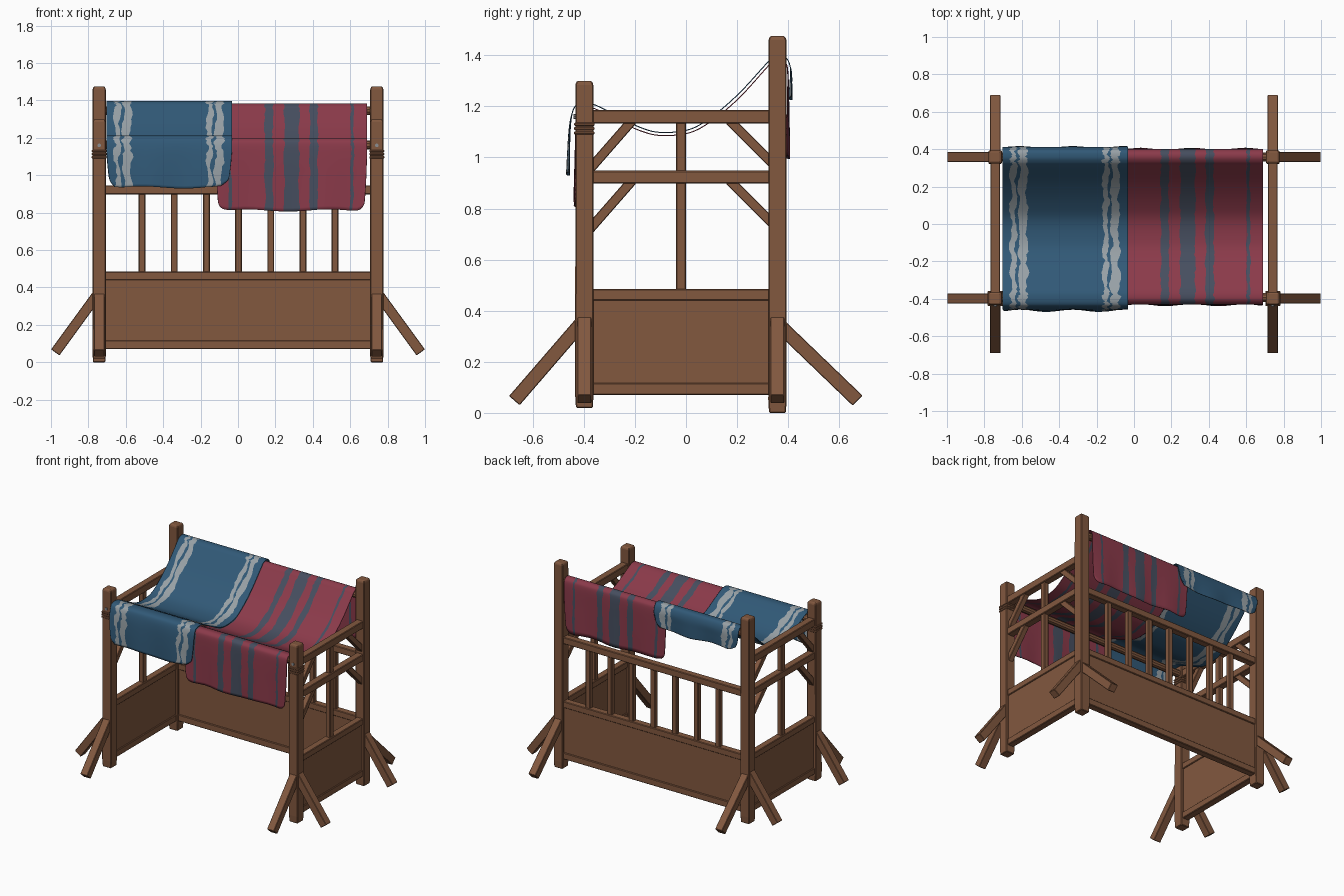
import bpy, bmesh, math, random
from mathutils import Vector

if "Cube" in bpy.data.objects:
    bpy.data.objects.remove(bpy.data.objects["Cube"])

random.seed(4)

def mat(name, rgb):
    m = bpy.data.materials.new(name)
    lin = [(c / 255 / 12.92) if c < 11 else ((c / 255 + 0.055) / 1.055) ** 2.4 for c in rgb]
    m.diffuse_color = (*lin, 1)
    m.use_nodes = True
    m.node_tree.nodes["Principled BSDF"].inputs["Base Color"].default_value = m.diffuse_color
    return m

WOOD = mat("brown wood", (130, 88, 63))
BLUE = mat("blue cloth", (49, 89, 119))
PALE = mat("pale stripe", (152, 161, 166))
RED = mat("red cloth", (139, 58, 74))
SLATE = mat("slate stripe", (70, 78, 95))
IRON = mat("grey iron", (140, 142, 146))

def finish(name, bm, mats, bevel=0.0):
    bmesh.ops.recalc_face_normals(bm, faces=bm.faces)
    me = bpy.data.meshes.new(name)
    bm.to_mesh(me)
    bm.free()
    for m in mats:
        me.materials.append(m)
    ob = bpy.data.objects.new(name, me)
    bpy.context.collection.objects.link(ob)
    if bevel:
        b = ob.modifiers.new("worn edges", 'BEVEL')
        b.width, b.segments = bevel, 1
    return ob

def box(name, lo, hi, bevel=0.004):
    bm = bmesh.new()
    bmesh.ops.create_cube(bm, size=1)
    for v in bm.verts:
        v.co = [(a + b) / 2 + c * (b - a) for a, b, c in zip(lo, hi, v.co)]
    return finish(name, bm, [WOOD], bevel)

def beam(name, p, q, w, side, material=WOOD):
    """Square beam from p to q; 'side' is a horizontal axis across the beam."""
    p, q, s = Vector(p), Vector(q), Vector(side)
    n = (q - p).normalized().cross(s)
    bm = bmesh.new()
    ends = [[bm.verts.new(e + (s * a + n * b) * w / 2)
             for a, b in ((-1, -1), (1, -1), (1, 1), (-1, 1))] for e in (p, q)]
    for i in range(4):
        j = (i + 1) % 4
        bm.faces.new((ends[0][i], ends[0][j], ends[1][j], ends[1][i]))
    bm.faces.new(ends[0])
    bm.faces.new(ends[1])
    return finish(name, bm, [material], 0.003)

def stack(name, x, y, rings):
    """Square column from (z, half width) rings."""
    bm = bmesh.new()
    loops = [[bm.verts.new((x + a * h, y + b * h, z))
              for a, b in ((-1, -1), (1, -1), (1, 1), (-1, 1))] for z, h in rings]
    for l0, l1 in zip(loops, loops[1:]):
        for i in range(4):
            j = (i + 1) % 4
            bm.faces.new((l0[i], l0[j], l1[j], l1[i]))
    bm.faces.new(loops[0])
    bm.faces.new(loops[-1])
    return finish(name, bm, [WOOD], 0.004)

def rod(name, p, q, r, material=WOOD, sides=10):
    p, q = Vector(p), Vector(q)
    bm = bmesh.new()
    bmesh.ops.create_cone(bm, cap_ends=True, segments=sides, radius1=r, radius2=r, depth=(q - p).length)
    rot = (q - p).to_track_quat('Z', 'Y')
    for v in bm.verts:
        v.co = rot @ v.co + (p + q) / 2
    return finish(name, bm, [material])

PX, FY, BY = 0.742, -0.398, 0.358

# Posts, splayed feet and side walls, mirrored left and right
for sx, tag in ((-1, "left"), (1, "right")):
    x = sx * PX
    for y, z0, z1, part in ((FY, 0.02, 1.30, "front"), (BY, 0.0, 1.475, "back")):
        sy = -1 if y < 0 else 1
        stack(f"{tag}_{part}_post", x, y, [(z0, 0.033), (z0 + 0.05, 0.036), (z1 - 0.012, 0.035), (z1, 0.028)])
        beam(f"{tag}_{part}_side_foot", (sx * 0.75, y, 0.365), (sx * 0.977, y, 0.053), 0.055, (0, 1, 0))
        beam(f"{tag}_{part}_end_foot", (x, y, 0.365 if sy < 0 else 0.35), (x, sy * 0.672, 0.048), 0.055, (1, 0, 0))
    # lashing bands and nail on the front post
    for i in range(3):
        z = 1.09 + i * 0.017
        box(f"{tag}_lashing_{i}", (x - 0.04, FY - 0.04, z), (x + 0.04, FY + 0.04, z + 0.012), 0.003)
    rod(f"{tag}_nail", (x, FY - 0.03, 1.16), (x, FY - 0.042, 1.16), 0.01, IRON, 8)
    # side panel with its frame
    box(f"{tag}_side_panel", (x - 0.018, FY, 0.10), (x + 0.018, BY, 0.46), 0)
    box(f"{tag}_panel_sill", (x - 0.025, FY, 0.07), (x + 0.025, BY, 0.117))
    box(f"{tag}_panel_cap", (x - 0.025, FY, 0.44), (x + 0.025, BY, 0.485))
    # side rails, centre stud and corner braces
    box(f"{tag}_upper_rail", (x - 0.026, FY, 1.133), (x + 0.026, BY, 1.186))
    box(f"{tag}_lower_rail", (x - 0.026, FY, 0.898), (x + 0.026, BY, 0.948))
    box(f"{tag}_centre_stud", (x - 0.018, -0.04, 0.48), (x + 0.018, 0.0, 1.14))
    for i, (zp, zr) in enumerate(((0.965, 1.145), (0.73, 0.91))):
        beam(f"{tag}_front_brace_{i}", (x, -0.385, zp - 0.02), (x, -0.21, zr), 0.038, (1, 0, 0))
        beam(f"{tag}_back_brace_{i}", (x, 0.35, zp), (x, 0.17, zr), 0.038, (1, 0, 0))

# Back wall: panel, frame, balusters and rail
box("back_panel", (-PX, BY - 0.018, 0.10), (PX, BY + 0.018, 0.46), 0)
box("back_panel_sill", (-PX, BY - 0.025, 0.07), (PX, BY + 0.025, 0.117))
box("back_panel_cap", (-PX, BY - 0.025, 0.44), (PX, BY + 0.025, 0.485))
box("back_rail", (-PX, BY - 0.025, 0.898), (PX, BY + 0.025, 0.946))
for i in range(7):
    x = (i - 3) * 0.172 + 0.003
    box(f"baluster_{i}", (x - 0.018, BY - 0.018, 0.48), (x + 0.018, BY + 0.018, 0.91))

# Poles that carry the cloths
rod("front_pole", (-PX, FY + 0.005, 1.162), (PX, FY + 0.005, 1.162), 0.024)
rod("back_pole", (-PX, BY, 1.345), (PX, BY, 1.345), 0.024)

def smooth_path(pts, n=5):
    pts = [Vector(p) for p in pts]
    out = []
    for i in range(len(pts) - 1):
        a, b, c, d = pts[max(i - 1, 0)], pts[i], pts[i + 1], pts[min(i + 2, len(pts) - 1)]
        for k in range(n):
            t = k / n
            out.append(0.5 * (2 * b + (c - a) * t + (2 * a - 5 * b + 4 * c - d) * t * t
                              + (3 * b - a - 3 * c + d) * t ** 3))
    return out + [pts[-1]]

def cloth(name, path, x0, x1, stripes, mats, jag, radius, phase):
    """Draped sheet: columns follow the stripes, rows follow the path."""
    edges = sorted({e for s in stripes for e in s})
    xs = [x0, x1] + edges
    extra = [x0 + radius * f for f in (0.06, 0.2, 0.45, 0.75, 1)]
    extra += [x1 - radius * f for f in (0.06, 0.2, 0.45, 0.75, 1)]
    extra += [x0 + (x1 - x0) * i / 16 for i in range(1, 16)]
    for e in extra:
        if all(abs(e - o) > 0.02 for o in edges) and all(abs(e - o) > 0.003 for o in xs):
            xs.append(e)
    xs.sort()
    rows = smooth_path(path)
    bm = bmesh.new()
    grid = []
    for r, (y, z) in enumerate(rows):
        line = []
        for x in xs:
            d = max(0.0, radius - min(x - x0, x1 - x))
            lift = radius - math.sqrt(max(radius ** 2 - d ** 2, 0)) + 0.006 * math.sin(x * 14 + phase)
            yy, zz, xx = y, z, x
            front = y < 0
            top, hem = (1.17, path[0][1]) if front else (1.35, path[-1][1])
            if abs(y) > 0.37 and z < top:      # hanging ends get a rounded, wavy hem
                f = (top - z) / (top - hem)
                zz += lift * f
                yy += 0.006 * f * math.sin(x * 22 + phase)
                xx += 0.012 * f * f * (1 if x < (x0 + x1) / 2 else -1) * (abs(2 * x - x0 - x1) / (x1 - x0)) ** 2
            if x in edges:                     # ragged woven stripe edges
                xx += jag * (0.5 * math.sin(r * 0.7 + x * 40) + random.uniform(-0.5, 0.5))
            line.append(bm.verts.new((xx, yy, zz)))
        grid.append(line)
    for g0, g1 in zip(grid, grid[1:]):
        for i in range(len(xs) - 1):
            f = bm.faces.new((g0[i], g0[i + 1], g1[i + 1], g1[i]))
            mid = (xs[i] + xs[i + 1]) / 2
            f.material_index = int(any(a < mid < b for a, b in stripes))
            f.smooth = True
    ob = finish(name, bm, mats)
    s = ob.modifiers.new("thickness", 'SOLIDIFY')
    s.thickness, s.offset = 0.004, 0
    return ob

# Red cloth underneath, blue cloth overlapping its edge
cloth("red_cloth",
      [(-0.432, 0.812), (-0.431, 0.95), (-0.430, 1.08), (-0.426, 1.165), (-0.413, 1.19), (-0.39, 1.198),
       (-0.35, 1.188), (-0.26, 1.142), (-0.18, 1.105), (-0.10, 1.086), (0.015, 1.097), (0.11, 1.15),
       (0.21, 1.235), (0.31, 1.345), (0.335, 1.372), (0.36, 1.383), (0.385, 1.375), (0.398, 1.34),
       (0.40, 1.2), (0.40, 1.0)],
      -0.12, 0.69, [(-0.055, -0.037), (0.143, 0.187), (0.247, 0.327), (0.383, 0.427), (0.603, 0.62)],
      [RED, SLATE], 0.006, 0.06, 1.0)
cloth("blue_cloth",
      [(-0.462, 0.935), (-0.459, 1.04), (-0.453, 1.13), (-0.442, 1.185), (-0.425, 1.206), (-0.39, 1.212),
       (-0.35, 1.203), (-0.26, 1.158), (-0.18, 1.118), (-0.10, 1.098), (0.015, 1.11), (0.11, 1.166),
       (0.21, 1.253), (0.31, 1.362), (0.335, 1.386), (0.36, 1.396), (0.392, 1.39), (0.409, 1.35),
       (0.41, 1.29), (0.409, 1.23)],
      -0.703, -0.032, [(-0.66, -0.632), (-0.615, -0.572), (-0.165, -0.138), (-0.121, -0.08)],
      [BLUE, PALE], 0.013, 0.07, 2.5)
